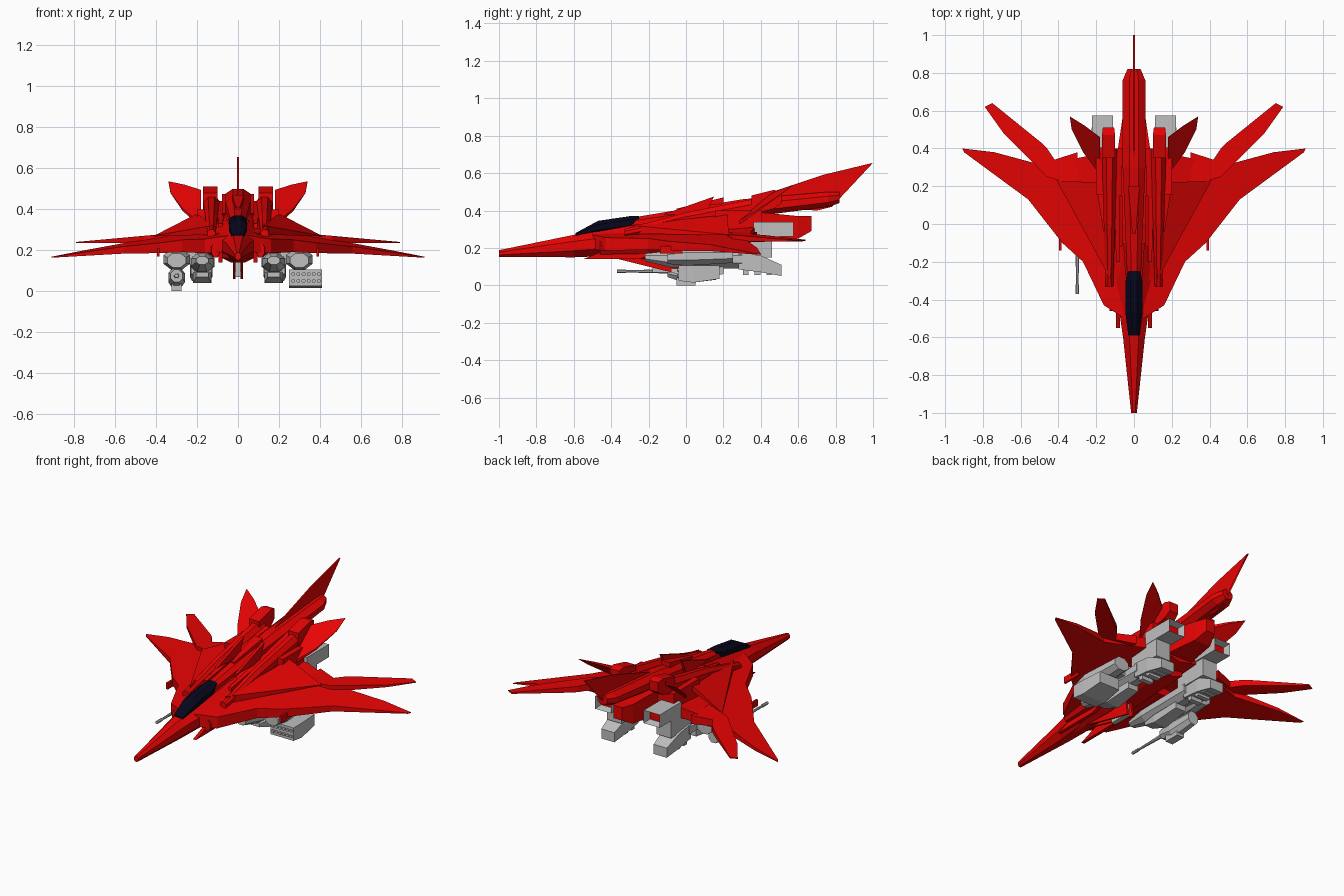
import bpy
import bmesh
import math

default_cube = bpy.data.objects.get("Cube")
if default_cube:
    bpy.data.objects.remove(default_cube, do_unlink=True)


def make_material(name, red, green, blue):
    material = bpy.data.materials.new(name)
    material.use_nodes = True
    color = (red, green, blue, 1)
    material.diffuse_color = color
    shader = material.node_tree.nodes["Principled BSDF"]
    shader.inputs["Base Color"].default_value = color
    return material


RED = make_material("bright red", .8, .001, .001)
GREY = make_material("light grey", .52, .52, .52)
NAVY = make_material("canopy navy", .002, .002, .012)


def polygon_profile(sides):
    """Regular polygon that fills a unit square, with a flat top."""
    angles = [math.tau * (index + .5) / sides for index in range(sides)]
    reach = math.cos(math.pi / sides)
    return [(math.cos(angle) / reach, math.sin(angle) / reach) for angle in angles]


SQUARE = polygon_profile(4)
HEXAGON = polygon_profile(6)
OCTAGON = polygon_profile(8)


def finish(name, bm, materials, mirror):
    bmesh.ops.recalc_face_normals(bm, faces=bm.faces)
    mesh = bpy.data.meshes.new(name)
    bm.to_mesh(mesh)
    bm.free()
    for material in materials:
        mesh.materials.append(material)
    part = bpy.data.objects.new(name, mesh)
    bpy.context.collection.objects.link(part)
    if mirror:
        modifier = part.modifiers.new("Mirror", "MIRROR")
        modifier.use_mirror_merge = False


def skin(bm, first, second):
    """Join two matching rings of vertices with quads."""
    for index in range(len(first)):
        before = index - 1
        bm.faces.new((first[before], first[index], second[index], second[before]))


def loft(name, material, *stations, x=0, profile=OCTAGON, mirror=False, recess=0):
    """Skin a profile along y; a station is y, z, half width, half height."""
    bm = bmesh.new()
    materials = [material]
    rings = []
    for y, z, width, height in stations:
        rings.append([bm.verts.new((x + u * width, y, z + v * height)) for u, v in profile])
    for first, second in zip(rings, rings[1:]):
        skin(bm, first, second)
    bm.faces.new(rings[0])
    back = bm.faces.new(rings[-1])
    if recess:
        # Hollow the back end and colour its floor
        bmesh.ops.recalc_face_normals(bm, faces=bm.faces)
        bmesh.ops.inset_individual(bm, faces=[back], thickness=recess, depth=-recess * 3)
        back.material_index = 1
        materials.append(RED)
    finish(name, bm, materials, mirror)


def box(name, material, x, y, z, width, length, height, mirror=True):
    """Block centred on a point."""
    ends = [(y + side * length / 2, z, width / 2, height / 2) for side in (-1, 1)]
    loft(name, material, *ends, x=x, profile=SQUARE, mirror=mirror)


def slab(name, material, lower, upper, mirror):
    """Closed prism between two outlines."""
    bm = bmesh.new()
    bottom = [bm.verts.new(point) for point in lower]
    top = [bm.verts.new(point) for point in upper]
    skin(bm, bottom, top)
    caps = [bm.faces.new(bottom), bm.faces.new(top)]
    bmesh.ops.triangulate(bm, faces=caps)
    finish(name, bm, [material], mirror)


def wing(name, material, outline, height, rise_out, rise_back, thickness):
    """Sloped panel pair whose thickness tapers towards the tip."""
    span = max(x for x, y in outline)
    surfaces = []
    for side in (-1, 1):
        surfaces.append([(x, y, height + rise_out * x + rise_back * y
                          + side * thickness * (1.05 - x / span)) for x, y in outline])
    slab(name, material, *surfaces, mirror=True)


def fin(name, material, outline, x, thickness, mirror=True):
    """Upright blade from a y, z outline."""
    sides = [[(x + side * thickness, y, z) for y, z in outline] for side in (-1, 1)]
    slab(name, material, *sides, mirror=mirror)


# Fuselage, canopy and spine
loft("nose", RED, (-1, .17, .015, .018), (-.6, .21, .058, .06), (-.1, .26, .13, .09))
loft("canopy", NAVY, (-.59, .27, .03, .01), (-.47, .31, .045, .035),
     (-.3, .335, .045, .035), (-.25, .36, .03, .01))
loft("main_body", RED, (-.3, .24, .1, .07), (0, .28, .2, .08), (.4, .31, .2, .08),
     profile=HEXAGON)
loft("tail_body", RED, (.3, .32, .1, .08), (.6, .31, .055, .06), (.67, .33, .03, .04),
     profile=SQUARE)
loft("spine", RED, (-.3, .33, .035, .03), (.3, .41, .06, .05),
     (.76, .46, .06, .04), (.82, .47, .035, .03))
loft("spine_cap", RED, (-.05, .4, .01, .01), (.2, .45, .03, .02), profile=SQUARE)
fin("tail_fin", RED, [(.25, .43), (.73, .59), (1, .655), (.8, .495), (.78, .42), (.7, .4)],
    x=0, thickness=.004, mirror=False)
fin("spine_slat", RED, [(-.12, .38), (.15, .475), (.1, .37)], x=.07, thickness=.008)

# Swept wings, shoulder fairings and tail surfaces
wing("main_wing", RED,
     [(.05, -.5), (.16, -.43), (.27, -.2), (.38, -.1), (.56, .13), (.9, .38), (.91, .4),
      (.74, .38), (.48, .31), (.2, .37), (.05, .35)],
     height=.28, rise_out=-.16, rise_back=.08, thickness=.04)
wing("shoulder_fairing", RED, [(.12, -.3), (.41, .23), (.2, .22)],
     height=.41, rise_out=-.45, rise_back=.19, thickness=.03)
wing("tailplane", RED,
     [(.3, .2), (.46, .25), (.57, .36), (.69, .48), (.79, .62), (.75, .64),
      (.49, .43), (.46, .4), (.42, .34), (.3, .38)],
     height=.27, rise_out=-.04, rise_back=0, thickness=.04)
wing("canted_fin", RED,
     [(.18, .26), (.27, .38), (.33, .5), (.34, .57), (.26, .52), (.18, .46)],
     height=.15, rise_out=-.24, rise_back=.82, thickness=.02)

# Twin dorsal pods
loft("dorsal_rail", RED, (-.33, .28, .02, .02), (0, .35, .03, .04), (.4, .42, .04, .05),
     x=.13, mirror=True)
loft("dorsal_nozzle", RED, (.35, .43, .035, .05), (.47, .46, .035, .05), (.51, .47, .03, .03),
     x=.135, profile=SQUARE, mirror=True)
loft("inner_rail", RED, (-.2, .31, .01, .02), (.4, .4, .025, .04),
     x=.085, profile=SQUARE, mirror=True)
box("pod_base", RED, x=.15, y=.28, z=.35, width=.1, length=.25, height=.1)

# Intakes, cheek strakes and belly
loft("intake", RED, (-.46, .2, .02, .035), (-.2, .22, .04, .05), (.1, .23, .07, .05),
     x=.11, mirror=True)
fin("cheek_strake", RED, [(-.55, .14), (-.35, .22), (-.1, .2), (-.25, .14)],
    x=.085, thickness=.01)
fin("belly_blade", RED, [(-.4, .15), (-.05, .2), (-.03, .06), (-.12, .08)],
    x=.018, thickness=.006)
loft("belly", RED, (-.5, .165, .03, .015), (-.2, .18, .08, .04), (.3, .22, .1, .04))
box("chin_block", GREY, x=0, y=-.12, z=.11, width=.03, length=.12, height=.08, mirror=False)
box("wing_gun", RED, x=.39, y=-.08, z=.19, width=.012, length=.12, height=.04)

# Folded legs: shin, guard, hip, foot and rear nozzle
loft("shin", GREY, (-.22, .15, .03, .02), (-.08, .14, .055, .045), (.3, .14, .06, .05),
     x=.175, mirror=True)
loft("shin_guard", GREY, (-.08, .08, .03, .01), (.02, .065, .045, .025), (.2, .08, .035, .02),
     x=.175, profile=SQUARE, mirror=True)
box("hip", GREY, x=.17, y=.35, z=.21, width=.1, length=.22, height=.12)
loft("foot", GREY, (.28, .13, .05, .045), (.4, .115, .055, .045), (.51, .08, .045, .03),
     x=.18, profile=SQUARE, mirror=True)
for number in range(3):
    box("foot_vent", GREY, x=.18, y=.32 + number / 16, z=.07,
        width=.08, length=.03, height=.03)
loft("rear_nozzle", GREY, (.36, .3, .055, .04), (.575, .3, .055, .04),
     x=.167, profile=SQUARE, mirror=True, recess=.015)

# Folded arms
loft("forearm", GREY, (-.1, .15, .045, .035), (0, .155, .065, .05), (.25, .16, .05, .04),
     x=.3, mirror=True)
box("elbow", GREY, x=.23, y=.13, z=.165, width=.08, length=.14, height=.07)

# Right-hand gun
loft("gun_body", GREY, (-.1, .075, .03, .03), (0, .065, .04, .055), (.16, .07, .035, .04), x=-.3)
box("gun_magazine", GREY, x=-.3, y=0, z=.025, width=.05, length=.1, height=.05, mirror=False)
loft("gun_barrel", GREY, (-.32, .075, .006, .006), (-.08, .075, .012, .012), x=-.3)
loft("gun_muzzle", GREY, (-.37, .075, .009, .009), (-.32, .075, .009, .009), x=-.3)

# Left-hand launcher with rows of tubes
loft("launcher", GREY, (-.04, .065, .08, .04), (.04, .06, .08, .045), (.18, .07, .07, .035),
     x=.33, profile=SQUARE)
for row in range(2):
    for column in range(6):
        height = .05 + row / 30
        loft("launch_tube", GREY, (-.048, height, .009, .009), (-.03, height, .009, .009),
             x=.27 + column / 40)
